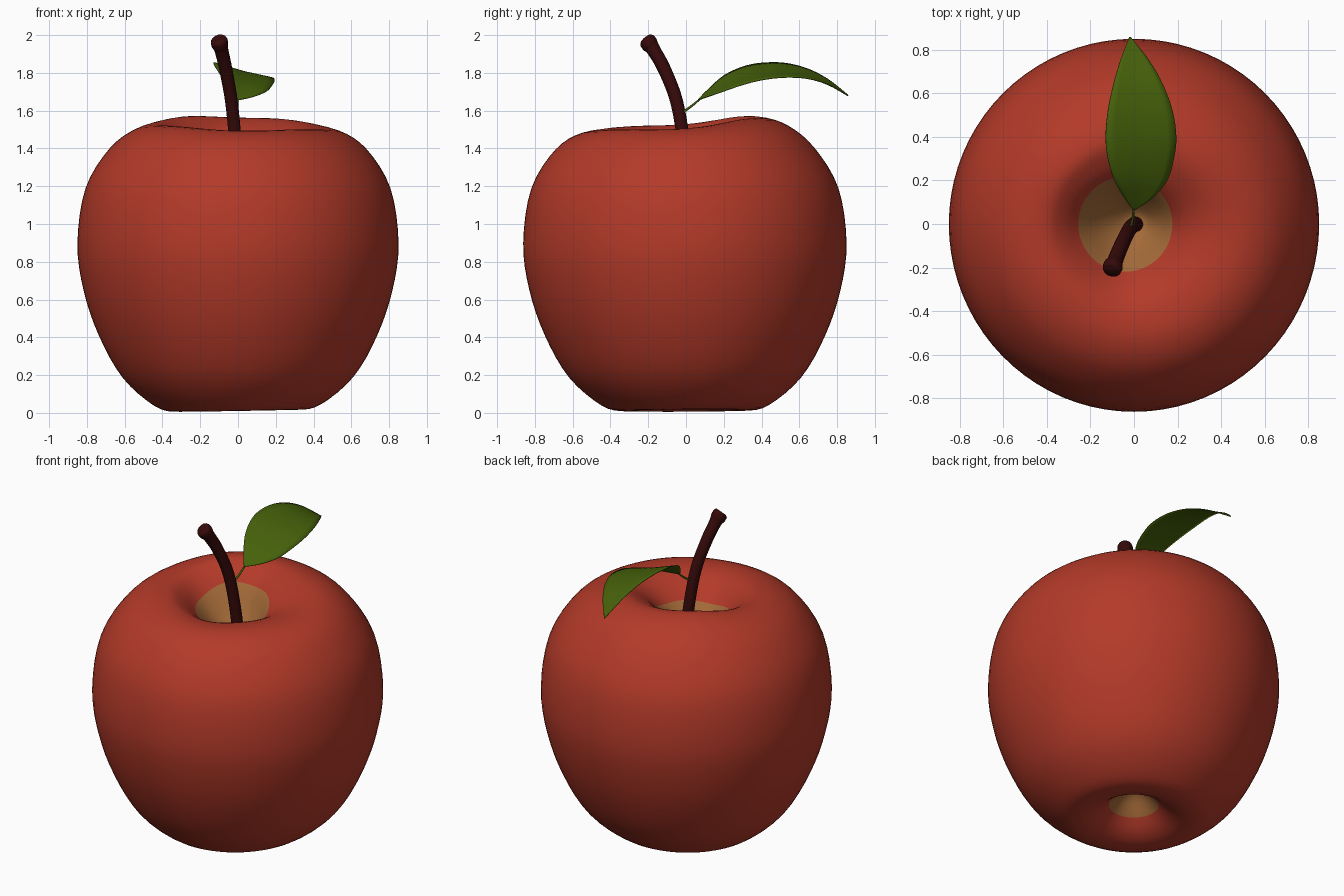
import bpy, math
from mathutils import Vector

if "Cube" in bpy.data.objects:
    bpy.data.objects.remove(bpy.data.objects["Cube"])


def material(name, rgb):
    m = bpy.data.materials.new(name)
    m.diffuse_color = (*rgb, 1)
    m.use_nodes = True
    m.node_tree.nodes["Principled BSDF"].inputs["Base Color"].default_value = m.diffuse_color
    return m


RED = material("red skin", (0.452, 0.042, 0.022))
TAN = material("tan hollow", (0.37, 0.145, 0.04))
BROWN = material("dark brown stem", (0.037, 0.003, 0.003))
GREEN = material("leaf green", (0.06, 0.118, 0.003))


def spline(rows, n):
    """Catmull-Rom through rows of numbers, n steps per span."""
    p = [rows[0]] + list(rows) + [rows[-1]]
    out = []
    for i in range(1, len(p) - 2):
        for k in range(n):
            t = k / n
            out.append([0.5 * (2 * b + (c - a) * t + (2 * a - 5 * b + 4 * c - d) * t * t
                               + (3 * b - a - 3 * c + d) * t ** 3)
                        for a, b, c, d in zip(*p[i - 1:i + 3])])
    return out + [list(rows[-1])]


def build(name, verts, faces, mats, angle=60):
    me = bpy.data.meshes.new(name)
    me.from_pydata(verts, [], faces)
    for m in mats:
        me.materials.append(m)
    ob = bpy.data.objects.new(name, me)
    bpy.context.collection.objects.link(ob)
    bpy.ops.object.select_all(action='DESELECT')
    ob.select_set(True)
    bpy.context.view_layer.objects.active = ob
    bpy.ops.object.shade_smooth_by_angle(angle=math.radians(angle))
    return ob


def skin_rings(rings):
    """Join closed rings of equal size into a capped tube."""
    s = len(rings[0])
    verts = [v for r in rings for v in r]
    faces = [(i * s + j, i * s + (j + 1) % s, (i + 1) * s + (j + 1) % s, (i + 1) * s + j)
             for i in range(len(rings) - 1) for j in range(s)]
    faces += [tuple(range(s))[::-1], tuple(range(len(verts) - s, len(verts)))]
    return verts, faces


def tube(name, path, mat, sides=14, steps=5):
    """Tube along (x, y, z, radius) points."""
    pts = spline(path, steps)
    rings = []
    for i, p in enumerate(pts):
        c = Vector(p[:3])
        d = Vector(pts[min(i + 1, len(pts) - 1)][:3]) - Vector(pts[max(i - 1, 0)][:3])
        u = d.cross(Vector((1, 0, 0))).normalized()
        v = d.cross(u).normalized()
        rings.append([c + p[3] * (u * math.cos(a) + v * math.sin(a))
                      for a in (2 * math.pi * k / sides for k in range(sides))])
    return build(name, *skin_rings(rings), [mat], 50)


# Apple body: profile of radius, height, rim tilt weight, sideways shift
profile = [
    (0.004, 0.22, 0, 0), (0.07, 0.18, 0, 0), (0.145, 0.10, 0, 0), (0.225, 0.035, 0, 0),
    (0.32, 0.006, 0, 0), (0.44, 0.035, 0, 0), (0.61, 0.185, 0, 0), (0.737, 0.41, 0, 0),
    (0.818, 0.65, 0, 0), (0.85, 0.90, 0, 0), (0.807, 1.19, 0, 0), (0.68, 1.40, 0.1, 0),
    (0.54, 1.503, 0.5, 0), (0.40, 1.527, 1, -0.01), (0.30, 1.488, 1.2, -0.03),
    (0.216, 1.415, 1.3, -0.04), (0.13, 1.30, 0.5, -0.02), (0.06, 1.23, 0, 0), (0.004, 1.21, 0, 0)]
STEPS, SEG = 4, 80
rings = []
for r, z, w, sx in spline(profile, STEPS):
    ring = []
    for k in range(SEG):
        a = 2 * math.pi * k / SEG
        tilt = w * (0.0378 * math.sin(a) - 0.0124 * math.cos(a)
                    - 0.005 * math.cos(2 * a) - 0.006 * math.cos(4 * a))
        foot = 0.006 * (1 + math.cos(a - 0.3)) * max(0, 1 - z / 0.3) * min(1, r / 0.3)
        rr = r * (1 + 0.014 * max(0, -math.sin(a)) ** 2)
        ring.append((rr * math.cos(a) + sx, rr * math.sin(a), z + tilt + foot))
    rings.append(ring)
body = build("apple_body", *skin_rings(rings), [RED, TAN], 80)
# Tan colour inside both hollows
for f in body.data.polygons:
    row = f.index // SEG
    if row < 2 * STEPS or row >= 15 * STEPS:
        f.material_index = 1

# Stem with a thickened end
tube("stem", [(0.01, 0.0, 1.17, 0.036), (-0.012, -0.012, 1.42, 0.034),
              (-0.035, -0.05, 1.65, 0.034), (-0.065, -0.115, 1.82, 0.035),
              (-0.088, -0.172, 1.922, 0.037), (-0.095, -0.190, 1.948, 0.045),
              (-0.101, -0.206, 1.972, 0.044), (-0.104, -0.213, 1.981, 0.033)], BROWN)

# Leaf stalk
tube("leaf_stalk", [(-0.015, -0.02, 1.59, 0.007), (-0.005, 0.03, 1.625, 0.006),
                    (0.0, 0.09, 1.675, 0.004)], GREEN, 8)

# Leaf: y, left x, right x, left z, right z
stations = [(0.065, -0.004, 0.004, 1.660, 1.656), (0.12, -0.045, 0.085, 1.715, 1.675),
            (0.20, -0.09, 0.152, 1.785, 1.703), (0.30, -0.12, 0.183, 1.832, 1.737),
            (0.40, -0.13, 0.194, 1.852, 1.762), (0.52, -0.120, 0.177, 1.852, 1.776),
            (0.64, -0.095, 0.133, 1.823, 1.770), (0.75, -0.063, 0.07, 1.767, 1.738),
            (0.858, -0.022, -0.016, 1.682, 1.678)]
N = 8
verts, faces = [], []
for y, xl, xr, zl, zr in spline(stations, 4):
    for k in range(N + 1):
        t = k / N
        sag = 0.02 * (xr - xl) * (1 - abs(2 * t - 1))
        verts.append((xl + (xr - xl) * t, y, zl + (zr - zl) * t - sag))
for i in range(len(verts) // (N + 1) - 1):
    for k in range(N):
        a = i * (N + 1) + k
        faces.append((a, a + 1, a + N + 2, a + N + 1))
leaf = build("leaf", verts, faces, [GREEN])
mod = leaf.modifiers.new("thickness", 'SOLIDIFY')
mod.thickness = 0.004
mod.offset = 0
